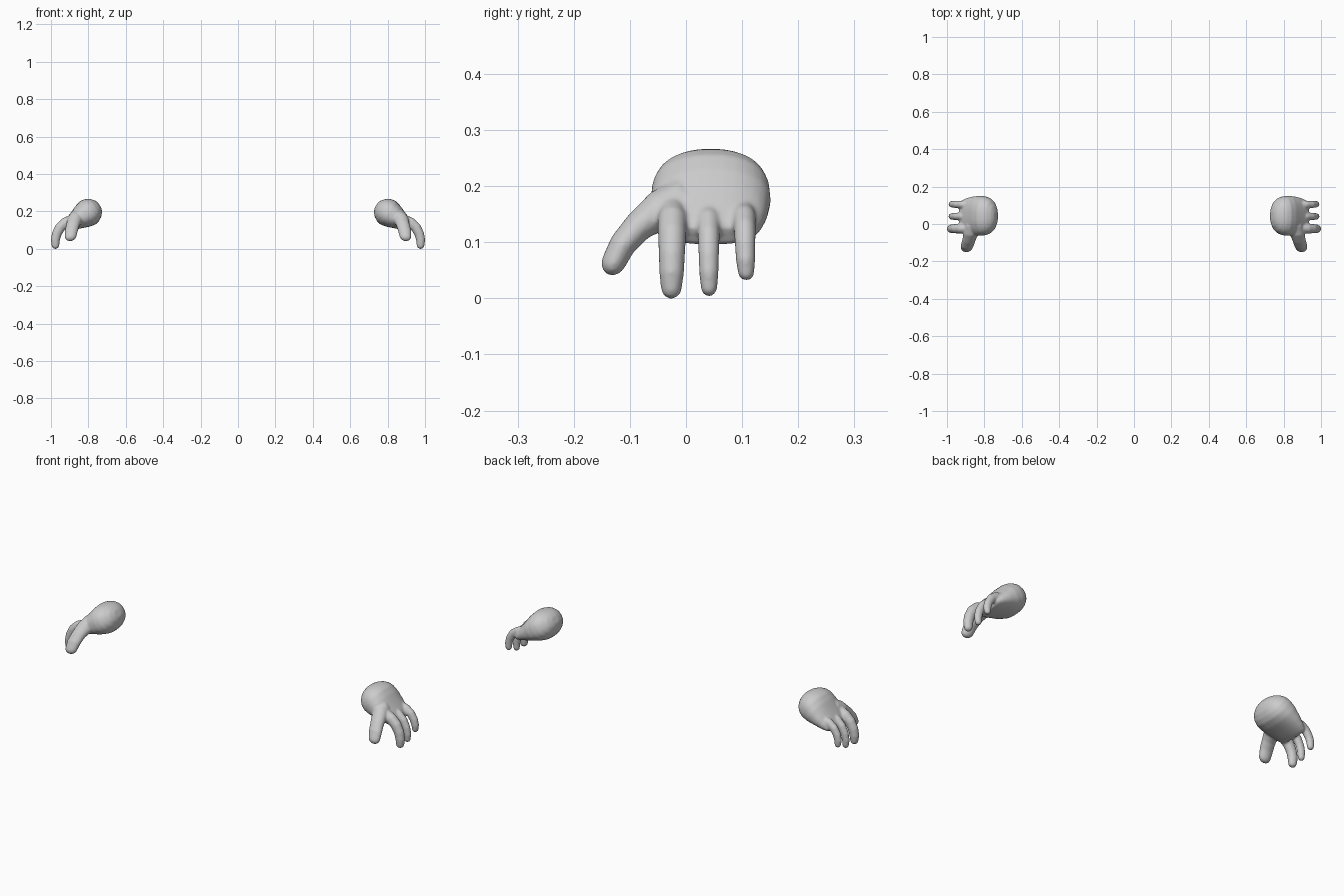
import bpy, bmesh, math
from mathutils import Vector

if "Cube" in bpy.data.objects:
    bpy.data.objects.remove(bpy.data.objects["Cube"])


def power(v, e):
    return math.copysign(abs(v) ** e, v)


def loft(bm, rings, side, square=1.0, n=20):
    """Closed tube through rings of (centre, half width along side, half thickness)."""
    loops = []
    for i, (c, w, t) in enumerate(rings):
        a, b = rings[max(i - 1, 0)][0], rings[min(i + 1, len(rings) - 1)][0]
        up = (Vector(b) - Vector(a)).normalized().cross(side).normalized()
        loop = []
        for k in range(n):
            ang = 2 * math.pi * k / n
            p = Vector(c) + side * w * power(math.cos(ang), square) + up * t * power(math.sin(ang), square)
            loop.append(bm.verts.new(p))
        loops.append(loop)
    for p, q in zip(loops, loops[1:]):
        for k in range(n):
            bm.faces.new((p[k], p[(k + 1) % n], q[(k + 1) % n], q[k]))
    bm.faces.new(loops[0][::-1])
    bm.faces.new(loops[-1])


def digit(bm, rings, side):
    """Finger with a rounded tip."""
    c, w, t = rings[-1]
    c = Vector(c)
    d = (c - Vector(rings[-2][0])).normalized()
    tip = [(c + d * (w + t) / 2 * math.sin(a), w * math.cos(a), t * math.cos(a))
           for a in (0.4, 0.8, 1.15, 1.45)]
    loft(bm, rings + tip, side)


def make_hand(name, sx):
    bm = bmesh.new()
    Y = Vector((0, 1, 0))
    # palm: round wrist end thinning toward the knuckles
    axis = Vector((0.84, 0, -0.54)).normalized()
    mid = Vector((0.802, 0.044, 0.193))
    palm = [(-0.074, 0.025, 0.018), (-0.066, 0.055, 0.036), (-0.048, 0.082, 0.057),
            (-0.025, 0.098, 0.070), (0, 0.105, 0.075), (0.035, 0.107, 0.067),
            (0.08, 0.101, 0.049), (0.115, 0.092, 0.036), (0.14, 0.082, 0.026), (0.15, 0.07, 0.016)]
    loft(bm, [(mid + axis * s, w, t) for s, w, t in palm], Y, 0.88, 32)
    # three fingers curling down: root y, tip y, half width, tip height, x shift
    for y0, y1, r, z, dx in ((-0.024, -0.026, 0.021, 0.0, 0.0),
                             (0.040, 0.041, 0.0165, 0.0, -0.004),
                             (0.103, 0.107, 0.0165, 0.028, -0.004)):
        path = [(0.885, 0.155, 1.25), (0.925, 0.138, 1.25), (0.952, 0.113, 1.2),
                (0.970, 0.078, 1.12), (0.977, 0.045, 1.05), (0.976, 0.019, 0.9)]
        rings = []
        for i, (x, h, k) in enumerate(path):
            f = i / 5
            rings.append(((x + dx, y0 + (y1 - y0) * f, h + z * f), r * k, r * k * 1.1))
        digit(bm, rings, Y)
    # thumb reaching forward and down
    digit(bm, [((0.855, 0.0, 0.175), 0.045, 0.042), ((0.870, -0.045, 0.158), 0.041, 0.036),
               ((0.882, -0.085, 0.128), 0.036, 0.027), ((0.891, -0.113, 0.096), 0.035, 0.024),
               ((0.895, -0.128, 0.066), 0.031, 0.022)], Vector((1, 0, 0)))
    for v in bm.verts:
        v.co.x *= sx
    bmesh.ops.recalc_face_normals(bm, faces=bm.faces)
    me = bpy.data.meshes.new(name)
    bm.to_mesh(me)
    bm.free()
    ob = bpy.data.objects.new(name, me)
    bpy.context.collection.objects.link(ob)
    # fuse parts into one skin and soften the joins
    rm = ob.modifiers.new("fuse", 'REMESH')
    rm.mode = 'VOXEL'
    rm.voxel_size = 0.005
    rm.use_smooth_shade = True
    sm = ob.modifiers.new("soften", 'SMOOTH')
    sm.factor = 0.5
    sm.iterations = 5


make_hand("right_hand", 1)
make_hand("left_hand", -1)
